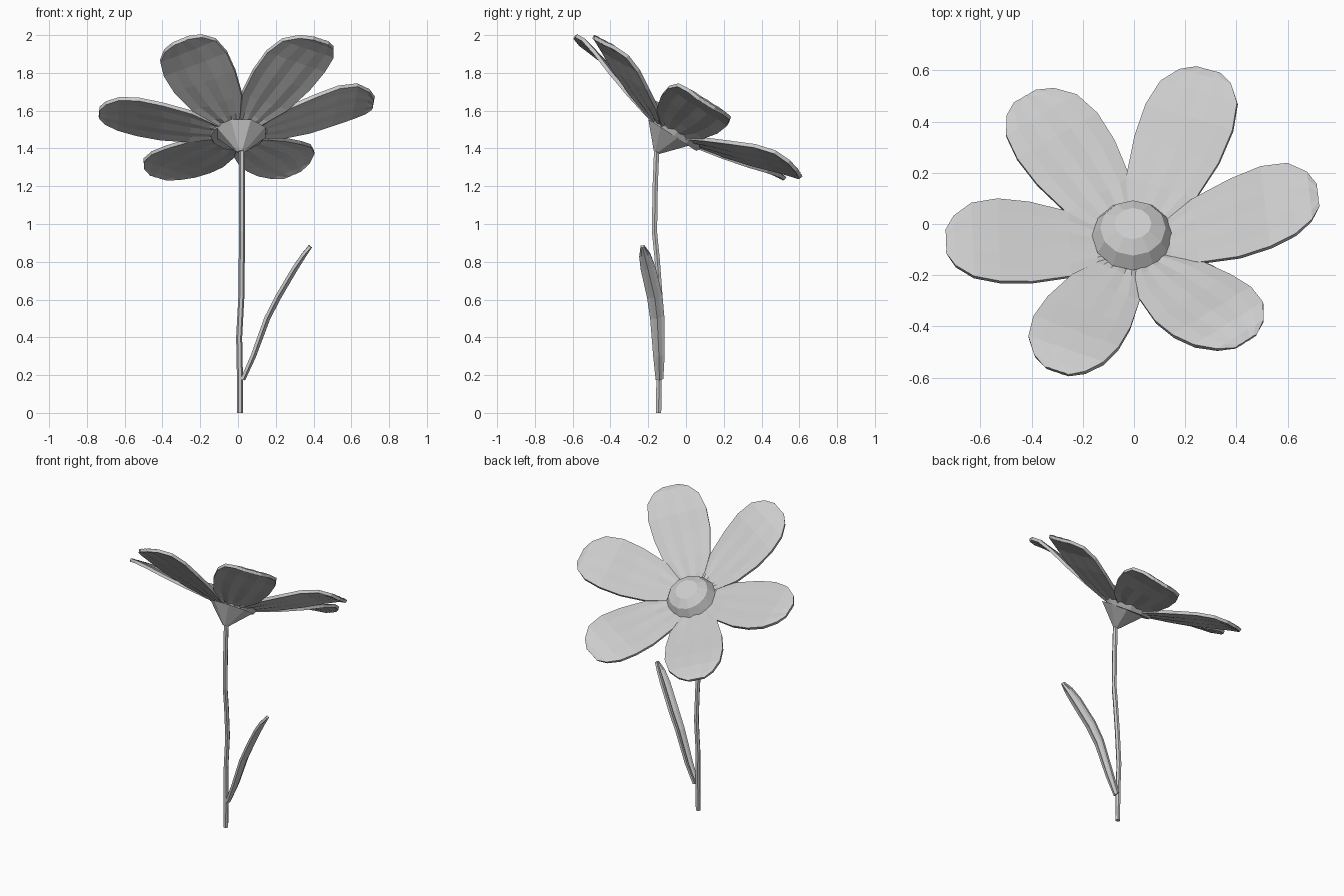
import bpy, bmesh, math
from mathutils import Vector, Matrix

if "Cube" in bpy.data.objects:
    bpy.data.objects.remove(bpy.data.objects["Cube"])

grey = bpy.data.materials.new("plain grey")
grey.use_nodes = True
grey.diffuse_color = (0.6, 0.6, 0.6, 1)
grey.node_tree.nodes["Principled BSDF"].inputs["Base Color"].default_value = (0.6, 0.6, 0.6, 1)

# Flower head frame: local z is the head axis, tilted towards the back
HEAD = Matrix.Translation((0, -0.09, 1.485)) @ Matrix.Rotation(math.radians(-32.5), 4, 'X')


def add_object(name, bm, matrix=Matrix(), thickness=0):
    bmesh.ops.recalc_face_normals(bm, faces=bm.faces)
    mesh = bpy.data.meshes.new(name)
    bm.to_mesh(mesh)
    bm.free()
    mesh.transform(matrix)
    mesh.materials.append(grey)
    obj = bpy.data.objects.new(name, mesh)
    bpy.context.collection.objects.link(obj)
    if thickness:
        mod = obj.modifiers.new("thickness", 'SOLIDIFY')
        mod.thickness = thickness
        mod.offset = 0


def skin(rows, closed=False):
    """Join rows of points with quads; closed rows form a capped tube."""
    bm = bmesh.new()
    grid = [[bm.verts.new(p) for p in row] for row in rows]
    count = len(grid[0])
    for a, b in zip(grid, grid[1:]):
        for i in range(count if closed else count - 1):
            j = (i + 1) % count
            bm.faces.new((a[i], a[j], b[j], b[i]))
    if closed:
        bm.faces.new(grid[0])
        bm.faces.new(grid[-1])
    return bm


def ring(radius, height, sides, turn=0.0):
    return [Vector((radius * math.cos(a), radius * math.sin(a), height))
            for a in (math.tau * (i + turn) / sides for i in range(sides))]


# Petals: share of length, half width, share of the rise
PROFILE = [(0.1, 0.045, 0.0), (0.2, 0.09, 0.13), (0.34, 0.146, 0.31), (0.55, 0.18, 0.59),
           (0.72, 0.186, 0.84), (0.86, 0.164, 0.99), (0.955, 0.11, 1.01), (1.0, 0.05, 0.98)]
COLUMNS = 6


def petal(name, angle, length, rise, bend=0.0, roll=0.0):
    rows = []
    for s, half, lift in PROFILE:
        row = []
        for i in range(COLUMNS + 1):
            t = 2 * i / COLUMNS - 1
            pleat = 0.008 * (i % 2) * (1 - 0.7 * s)
            row.append(Vector((s * length, half * t + bend * s ** 3,
                               rise * lift + pleat + roll * s * half * t)))
        rows.append(row)
    add_object(name, skin(rows), HEAD @ Matrix.Rotation(math.radians(angle), 4, 'Z'), 0.02)


petal("petal_back_left", 65.5, 0.755, 0.187, bend=0.025, roll=-0.2)
petal("petal_left", 5.5, 0.722, 0.24, bend=0.015)
petal("petal_front_left", -55, 0.72, 0.215, bend=0.03, roll=0.05)
petal("petal_front_right", -116.5, 0.735, 0.15, bend=0.03, roll=0.15)
petal("petal_right", 182, 0.735, 0.097, bend=0.015, roll=-0.06)
petal("petal_back_right", 123, 0.75, 0.118, bend=0.02, roll=-0.05)

# Flower centre with a faceted dome
dome = [ring(r, h, 12) for r, h in
        ((0.14, -0.005), (0.16, 0.03), (0.128, 0.085), (0.072, 0.117))]
add_object("flower_centre", skin(dome, True), HEAD @ Matrix.Translation((-0.004, 0.034, 0)))

# Calyx cone under the petals
cup = [ring(0.018, -0.125, 8, 0.5), ring(0.14, 0.0, 8, 0.5)]
add_object("calyx", skin(cup, True), Matrix.Translation((0.015, 0, 0)) @ HEAD)

# Stem
STEM = [(0.01, -0.145, 0), (0.01, -0.143, 0.2), (0.006, -0.138, 0.4), (0.018, -0.138, 0.62),
        (0.02, -0.153, 0.82), (0.02, -0.167, 0.96), (0.02, -0.163, 1.2), (0.02, -0.155, 1.4)]
add_object("stem", skin([[Vector(p) + q for q in ring(0.016, 0, 6)] for p in STEM], True))

# Leaf: midline point and half width, folded into a shallow channel
LEAF = [((0.03, -0.14, 0.175), 0.02), ((0.088, -0.143, 0.3), 0.03), ((0.163, -0.152, 0.5), 0.037),
        ((0.22, -0.165, 0.61), 0.04), ((0.308, -0.2, 0.76), 0.039), ((0.352, -0.218, 0.83), 0.03),
        ((0.385, -0.23, 0.88), 0.01)]
across, up = Vector((0.1, 0.98, 0.15)), Vector((-0.85, 0, 0.5))
leaf_rows = [[Vector(p) + across * half * t + up * (0.4 * half * abs(t) + 0.004 * (i % 2))
              for i, t in enumerate((-1, -0.5, 0, 0.5, 1))] for p, half in LEAF]
add_object("leaf", skin(leaf_rows), thickness=0.016)
